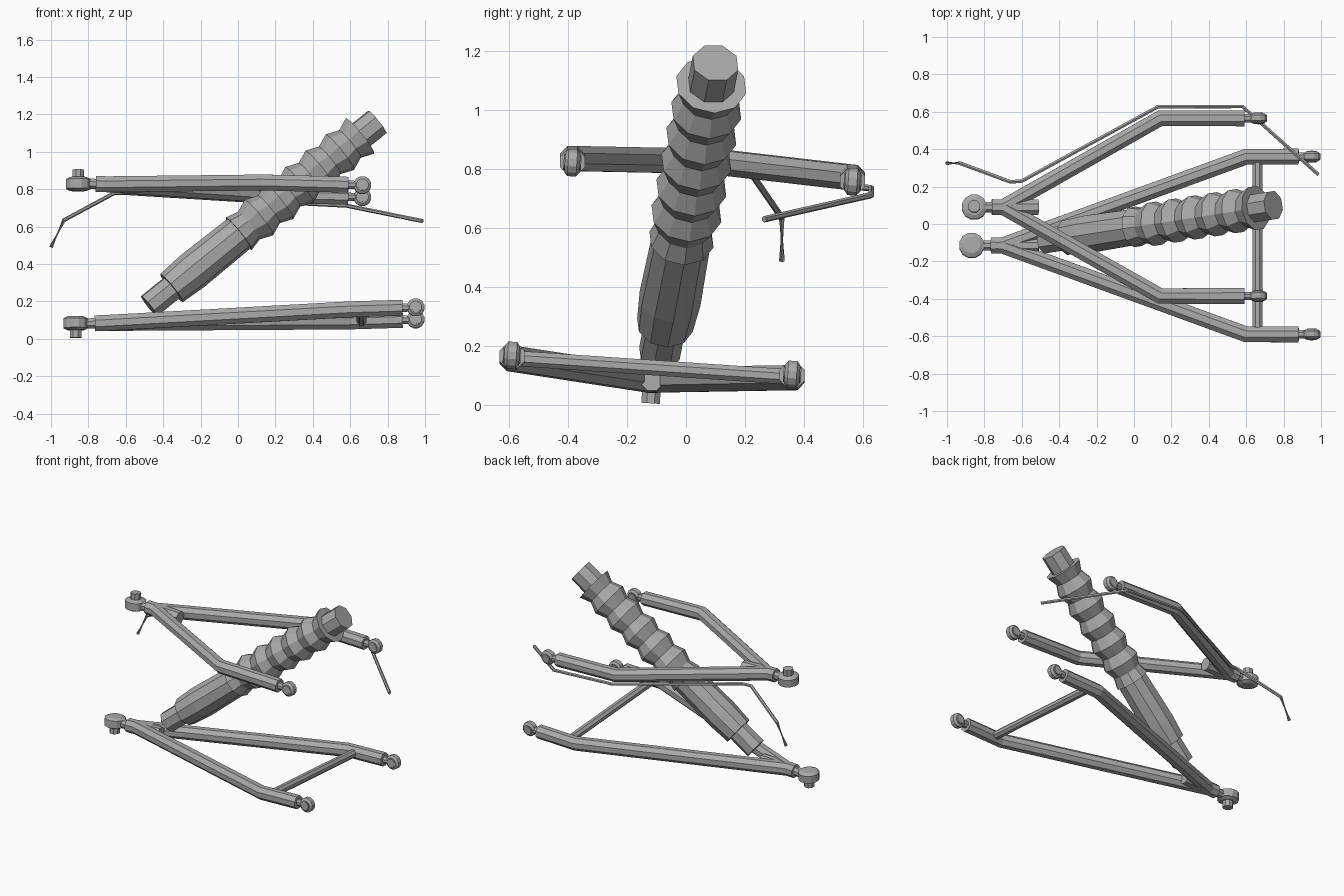
import bpy, bmesh, math
from mathutils import Vector

cube = bpy.data.objects.get("Cube")
if cube:
    bpy.data.objects.remove(cube, do_unlink=True)

grey = bpy.data.materials.new("metal grey")
grey.use_nodes = True
COLOUR = (0.4, 0.4, 0.4, 1)
grey.diffuse_color = COLOUR
grey.node_tree.nodes["Principled BSDF"].inputs["Base Color"].default_value = COLOUR


def sweep(name, points, radii, sides=8):
    """Capped faceted tube through points, one radius per point."""
    pts = [Vector(p) for p in points]
    if not isinstance(radii, (list, tuple)):
        radii = [radii] * len(pts)
    bm = bmesh.new()
    rings = []
    for i, p in enumerate(pts):
        before = (p - pts[max(i - 1, 0)]).normalized()
        after = (pts[min(i + 1, len(pts) - 1)] - p).normalized()
        t = (before + after).normalized()
        ref = Vector((1, 0, 0)) if abs(t.z) > 0.9 else Vector((0, 0, 1))
        u = t.cross(ref).normalized()
        v = u.cross(t)
        ring = []
        for k in range(sides):
            a = 2 * math.pi * (k + 0.5) / sides
            ring.append(bm.verts.new(p + radii[i] * (math.cos(a) * u + math.sin(a) * v)))
        rings.append(ring)
    for a, b in zip(rings, rings[1:]):
        for k in range(sides):
            n = (k + 1) % sides
            bm.faces.new((a[k], a[n], b[n], b[k]))
    bm.faces.new(rings[0])
    bm.faces.new(rings[-1])
    bmesh.ops.recalc_face_normals(bm, faces=bm.faces)
    mesh = bpy.data.meshes.new(name)
    bm.to_mesh(mesh)
    bm.free()
    mesh.materials.append(grey)
    obj = bpy.data.objects.new(name, mesh)
    bpy.context.collection.objects.link(obj)
    return obj


def lathe(name, base, axis, profile, sides):
    """Turned part: profile is (distance along axis, radius) pairs."""
    base, axis = Vector(base), Vector(axis).normalized()
    return sweep(name, [base + axis * d for d, r in profile], [r for d, r in profile], sides)


def control_arm(name, ball, tube_x, bend_x, end_x, eye_x, slope, stud):
    """A-shaped arm: ball joint, two bent tubes with eye ends, centre stub."""
    bx, y, z = ball
    tilt = -0.068

    def at(x, dy=0):
        return (x, y + dy, z + slope * (x - tube_x) + tilt * dy)

    # Ball joint housing and stud
    up = (0, -tilt * stud, stud)
    lathe(name + "_ball_joint", ball, up,
          [(-0.037, 0.045), (-0.025, 0.068), (0.025, 0.068), (0.037, 0.045)], 12)
    lathe(name + "_ball_stud", ball, up, [(0, 0.034), (0.077, 0.034)], 8)
    sweep(name + "_ball_shank", [at(bx + 0.04), at(tube_x + 0.02)], 0.03)
    sweep(name + "_stub", [at(tube_x), at(-0.51)], 0.044)
    # Tubes
    for side, dy in (("back", 0.475), ("front", -0.475)):
        sweep(f"{name}_{side}_tube",
              [at(tube_x), at(tube_x + 0.06), at(bend_x, dy), at(end_x, dy)], 0.046)
        sweep(f"{name}_{side}_shank", [at(end_x - 0.02, dy), at(eye_x - 0.035, dy)], 0.024)
        lathe(f"{name}_{side}_eye", at(eye_x, dy), (0, 1, tilt),
              [(-0.026, 0.033), (-0.015, 0.048), (0.015, 0.048), (0.026, 0.033)], 12)
        lathe(f"{name}_{side}_eye_bush", at(eye_x, dy), (0, 1, tilt),
              [(-0.03, 0.027), (0.03, 0.027)], 10)
    return at


lower_at = control_arm("lower_arm", (-0.868, -0.115, 0.083), -0.765, 0.6, 0.88, 0.95, 0.031, -1)
control_arm("upper_arm", (-0.854, 0.09, 0.828), -0.76, 0.14, 0.59, 0.665, -0.027, 1)
sweep("lower_arm_brace", [lower_at(0.66, 0.475), lower_at(0.66, -0.475)], 0.028)

# Shock absorber: rod end, body, bellows and top cap on one slanted axis
base, top = Vector((-0.475, -0.09, 0.175)), Vector((0.745, 0.10, 1.16))
axis = top - base
length = axis.length
lathe("shock_rod_end", base, axis, [(0, 0.072), (0.2, 0.072)], 8)
lathe("shock_body", base, axis, [(0.155, 0.097), (0.3, 0.106), (0.66, 0.1)], 10)
TEETH, PITCH, FIRST = 6, 0.14, 0.62
bellows = [(FIRST, 0.112)]
for i in range(TEETH):
    s = FIRST + i * PITCH
    bellows += [(s + PITCH * 0.5, 0.094), (s + PITCH, 0.122)]
lathe("shock_bellows", base, axis, bellows, 10)
lathe("shock_cap", base, axis, [(1.4, 0.081), (length, 0.081)], 8)

# Hose following the back of the upper arm
sweep("hose", [(-1, 0.325, 0.49), (-0.93, 0.325, 0.635), (-0.66, 0.225, 0.78),
               (-0.6, 0.23, 0.78), (0.13, 0.628, 0.735), (0.58, 0.628, 0.712),
               (0.985, 0.265, 0.63)], 0.011, 6)
